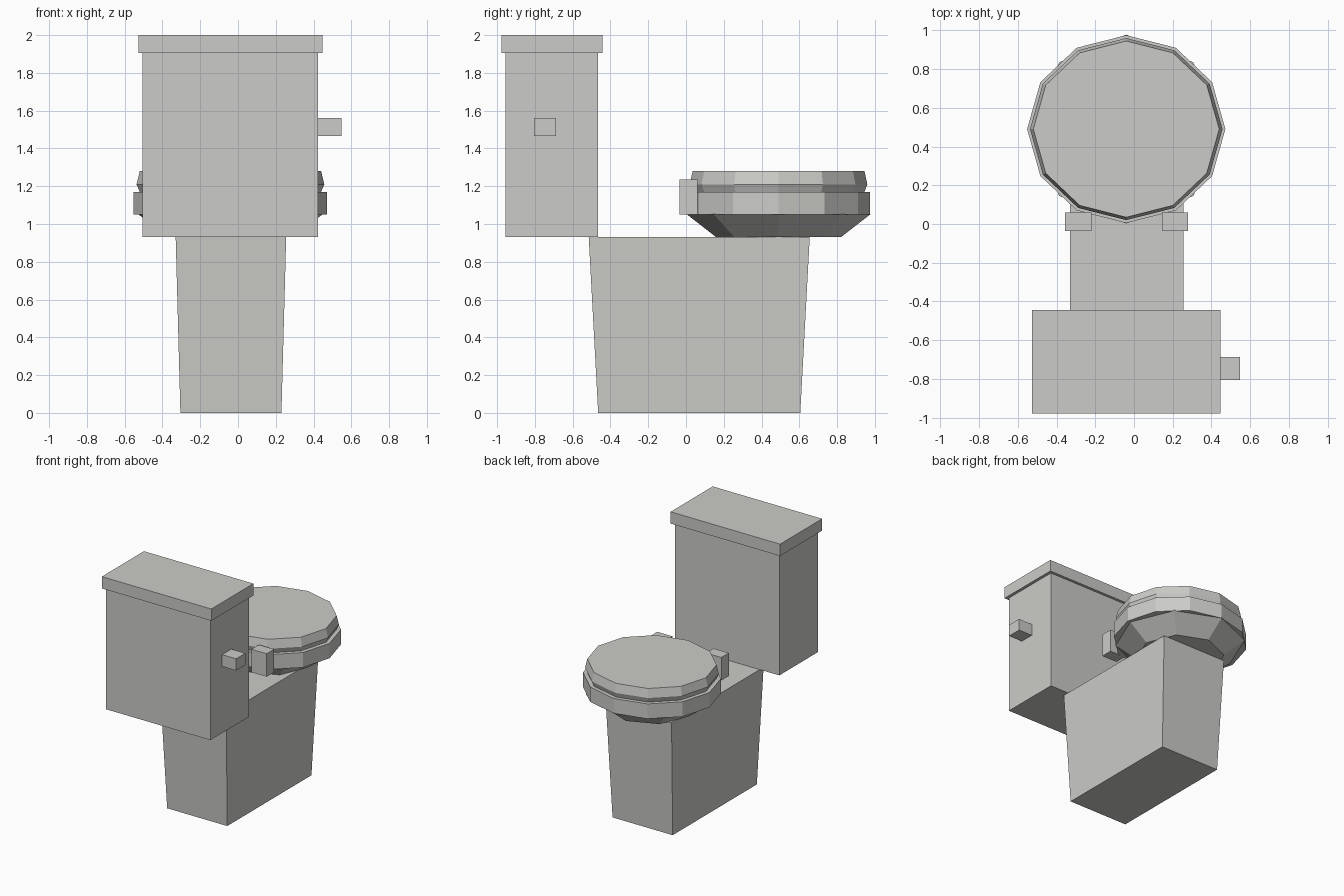
import bpy, bmesh, math

if "Cube" in bpy.data.objects:
    bpy.data.objects.remove(bpy.data.objects["Cube"])

CX = -0.04          # middle line of the body
BOWL_Y = 0.49       # centre of the round bowl

ceramic = bpy.data.materials.new("ceramic_grey")
ceramic.diffuse_color = (0.6, 0.6, 0.58, 1)
ceramic.use_nodes = True
ceramic.node_tree.nodes["Principled BSDF"].inputs["Base Color"].default_value = ceramic.diffuse_color


def loft(name, rings):
    """Closed solid through a stack of matching rings of points."""
    bm = bmesh.new()
    loops = [[bm.verts.new(p) for p in ring] for ring in rings]
    n = len(loops[0])
    for a, b in zip(loops, loops[1:]):
        for i in range(n):
            j = (i + 1) % n
            bm.faces.new((a[i], a[j], b[j], b[i]))
    bm.faces.new(loops[0][::-1])
    bm.faces.new(loops[-1])
    bmesh.ops.recalc_face_normals(bm, faces=bm.faces)
    mesh = bpy.data.meshes.new(name)
    bm.to_mesh(mesh)
    bm.free()
    mesh.materials.append(ceramic)
    obj = bpy.data.objects.new(name, mesh)
    bpy.context.collection.objects.link(obj)
    return obj


def rect(x0, x1, y0, y1, z):
    return [(x0, y0, z), (x1, y0, z), (x1, y1, z), (x0, y1, z)]


def box(name, x0, x1, y0, y1, z0, z1):
    return loft(name, [rect(x0, x1, y0, y1, z0), rect(x0, x1, y0, y1, z1)])


def ellipse(sides, rx, ry, z):
    turn = 2 * math.pi / sides
    return [(CX + rx * math.cos(i * turn), BOWL_Y + ry * math.sin(i * turn), z)
            for i in range(sides)]


# Tapered pedestal
loft("pedestal", [rect(-0.305, 0.23, -0.465, 0.605, 0),
                  rect(-0.33, 0.255, -0.515, 0.655, 0.93)])

# Water tank, its lid and the flush handle
box("tank", -0.505, 0.423, -0.955, -0.465, 0.93, 1.905)
box("tank_lid", -0.527, 0.447, -0.978, -0.443, 1.905, 2.0)
box("flush_handle", 0.423, 0.547, -0.805, -0.688, 1.465, 1.56)

# Eight-sided bowl
loft("bowl", [ellipse(8, 0.33, 0.33, 0.93), ellipse(8, 0.49, 0.488, 1.053)])

# Twelve-sided seat and bevelled cover
loft("seat", [ellipse(12, 0.512, 0.485, z) for z in (1.05, 1.17)])
loft("seat_cover", [ellipse(12, 0.48, 0.455, 1.17),
                    ellipse(12, 0.497, 0.47, 1.21),
                    ellipse(12, 0.48, 0.455, 1.28)])

# Hinge blocks
for side, x in (("left", -0.288), ("right", 0.212)):
    box("hinge_" + side, x - 0.068, x + 0.068, -0.035, 0.06, 1.05, 1.235)
